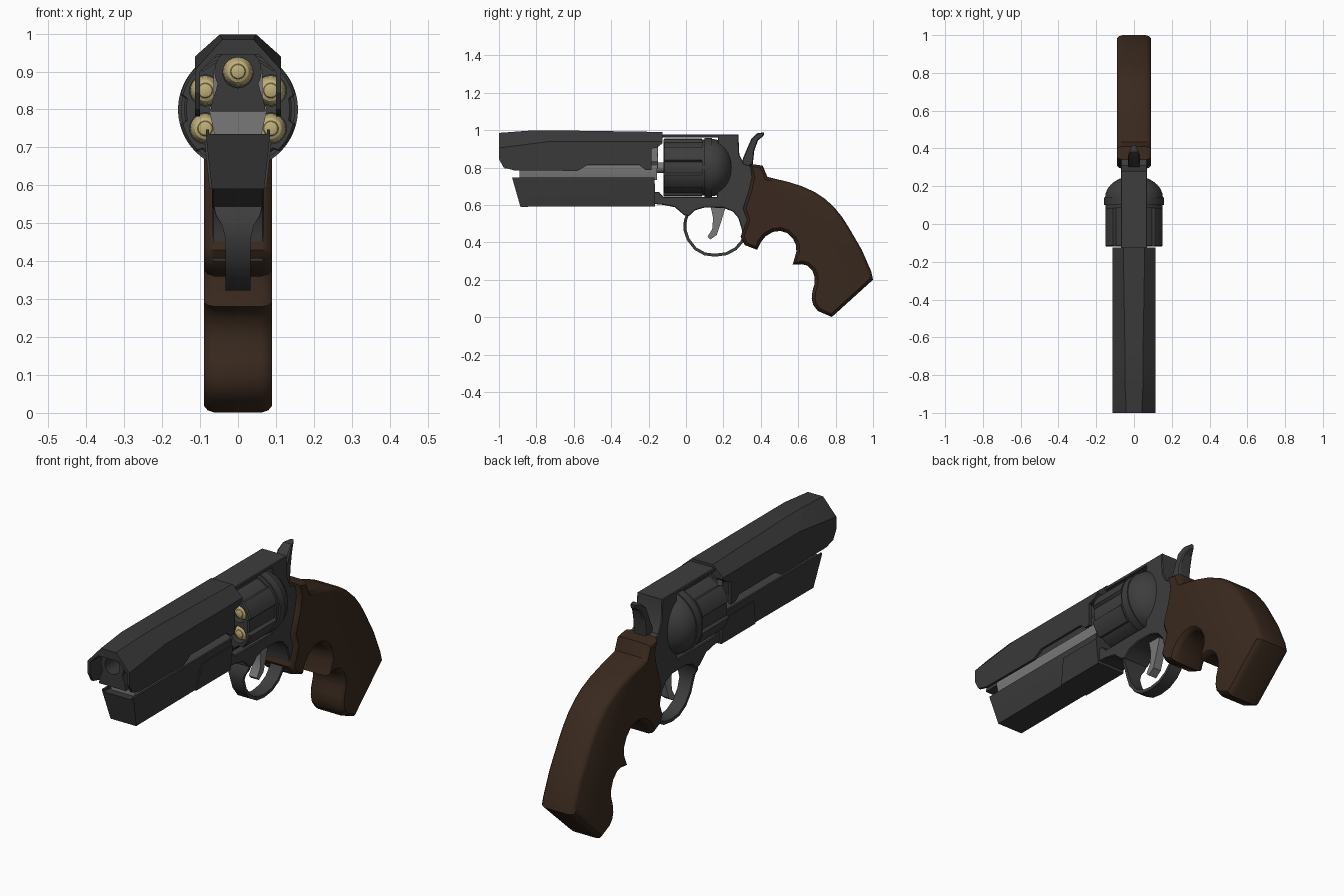
import bpy, bmesh, math
from math import sin, cos, radians
from mathutils import Vector
from mathutils.geometry import normal

if "Cube" in bpy.data.objects:
    bpy.data.objects.remove(bpy.data.objects["Cube"])


def material(name, rgb):
    m = bpy.data.materials.new(name)
    m.use_nodes = True
    m.diffuse_color = (*rgb, 1)
    m.node_tree.nodes["Principled BSDF"].inputs["Base Color"].default_value = (*rgb, 1)
    return m


STEEL = material("dark steel", (0.041, 0.041, 0.041))
FRAME = material("frame steel", (0.047, 0.047, 0.047))
LIGHT = material("light steel", (0.19, 0.19, 0.19))
WOOD = material("brown wood", (0.041, 0.022, 0.013))
BRASS = material("brass", (0.52, 0.43, 0.19))


def shade(me, angle):
    me.shade_smooth()
    me.set_sharp_from_angle(angle=radians(angle))


def finish(name, bm, mat, angle=30):
    bmesh.ops.recalc_face_normals(bm, faces=bm.faces[:])
    me = bpy.data.meshes.new(name)
    bm.to_mesh(me)
    bm.free()
    me.materials.append(mat)
    shade(me, angle)
    ob = bpy.data.objects.new(name, me)
    bpy.context.scene.collection.objects.link(ob)
    return ob


def prism(name, pts, axis, a, b, mat, steps=(), angle=30):
    """Extrude an outline along x or y; steps (inset, rise) round both caps."""
    place = (lambda p, t: (t, p[0], p[1])) if axis == 'X' else (lambda p, t: (p[0], t, p[1]))
    k = 0 if axis == 'X' else 1
    bm = bmesh.new()
    lo = [bm.verts.new(place(p, a)) for p in pts]
    hi = [bm.verts.new(place(p, b)) for p in pts]
    caps = [(bm.faces.new(lo), -1), (bm.faces.new(hi), 1)]
    n = len(pts)
    for i in range(n):
        j = (i + 1) % n
        bm.faces.new((lo[i], lo[j], hi[j], hi[i]))
    bmesh.ops.recalc_face_normals(bm, faces=bm.faces[:])
    for cap, sign in caps:
        for inset, rise in steps:
            bmesh.ops.inset_region(bm, faces=[cap], thickness=inset)
            for v in cap.verts:
                v.co[k] += sign * rise
    return finish(name, bm, mat, angle)


def lathe(name, rows, mat, x=0, z=0, n=32, radius=lambda r, ang, flag: r):
    """Revolve rows of (y, radius, flag) about an axis along y."""
    bm = bmesh.new()
    rings = []
    for y, r, flag in rows:
        ring = []
        for i in range(n):
            t = 2 * math.pi * i / n
            q = radius(r, t, flag)
            ring.append(bm.verts.new((x + q * sin(t), y, z + q * cos(t))))
        rings.append(ring)
    for p, q in zip(rings, rings[1:]):
        for i in range(n):
            j = (i + 1) % n
            bm.faces.new((p[i], p[j], q[j], q[i]))
    bm.faces.new(rings[0])
    bm.faces.new(rings[-1])
    return finish(name, bm, mat)


def boolean(ob, cutter, op):
    """Apply a boolean and throw the cutter away."""
    m = ob.modifiers.new("cut", 'BOOLEAN')
    m.operation, m.object, m.solver = op, cutter, 'EXACT'
    dg = bpy.context.evaluated_depsgraph_get()
    me = bpy.data.meshes.new_from_object(ob.evaluated_get(dg))
    ob.modifiers.clear()
    ob.data = me
    shade(me, 30)
    bpy.data.objects.remove(cutter)


def mirrored(half):
    return half + [(-x, z) for x, z in reversed(half)]


# Barrel shroud: thin angular shell trimmed to its side outline
outer = [(0.1, 0.75), (0.113, 0.75), (0.113, 0.94), (0.048, 0.998)]
inner = [(-0.055, 0.945), (-0.1, 0.9), (-0.1, 0.75)]
section = mirrored(outer) + mirrored(inner[::-1])
shroud = prism("barrel_shroud", section, 'Y', -1.1, 0, STEEL)
side = [(-1, 0.985), (-1, 0.845), (-0.975, 0.8), (-0.92, 0.785), (-0.58, 0.782),
        (-0.527, 0.813), (-0.25, 0.813), (-0.217, 0.787), (-0.185, 0.787),
        (-0.185, 0.9), (-0.15, 0.91), (-0.125, 0.93), (-0.125, 0.99), (-0.8, 1.0)]
boolean(shroud, prism("trim", side, 'X', -0.3, 0.3, STEEL), 'INTERSECT')

# Sloping facets at the shroud's front corners
bm = bmesh.new()
bm.from_mesh(shroud.data)
for s in (-1, 1):
    a, b, c = Vector((s * 0.04, -1, 0.986)), Vector((s * 0.113, -1, 0.905)), Vector((s * 0.113, -0.72, 0.94))
    no = normal(a, b, c)
    no = no if no.z > 0 else -no
    cut = bmesh.ops.bisect_plane(bm, geom=bm.verts[:] + bm.edges[:] + bm.faces[:],
                                 plane_co=a, plane_no=no, clear_outer=True)
    edges = [e for e in cut["geom_cut"] if isinstance(e, bmesh.types.BMEdge)]
    bmesh.ops.edgeloop_fill(bm, edges=edges)
bmesh.ops.recalc_face_normals(bm, faces=bm.faces[:])
bm.to_mesh(shroud.data)
bm.free()
shade(shroud.data, 10)

# Barrel with flared foot and a bore
arc = [(0.062 * cos(radians(a)), 0.9 + 0.062 * sin(radians(a))) for a in range(-30, 90, 10)]
tear = mirrored([(0.073, 0.795), (0.066, 0.83), (0.058, 0.85)] + arc)
barrel = prism("barrel", tear, 'Y', -0.97, -0.15, STEEL)
boolean(barrel, lathe("bore", [(-1.2, 0.04, 0), (0, 0.04, 0)], STEEL, z=0.897), 'DIFFERENCE')

# Light rail under the barrel, rear barrel collar and cylinder pin
prism("barrel_rail", mirrored([(0.062, 0.733), (0.076, 0.798), (0.074, 0.81)]), 'Y', -0.89, -0.155, LIGHT)
for s in (-1, 1):
    prism("barrel_collar", [(-0.19, 0.795), (-0.152, 0.795), (-0.152, 0.905), (-0.19, 0.905)],
          'X', s * 0.045, s * 0.064, LIGHT)
lathe("cylinder_pin", [(-0.16, 0.028, 0), (-0.1, 0.028, 0)], LIGHT, z=0.8)

# Underlug with a shallow top channel, and its raised rear side panel
lug_side = [(-0.93, 0.747), (-0.885, 0.59), (-0.168, 0.594), (-0.168, 0.747)]
lug_section = mirrored([(0.068, 0.58), (0.085, 0.735), (0.085, 0.76), (0.076, 0.76), (0.076, 0.735)])
lug = prism("underlug", lug_section, 'Y', -1, 0, STEEL)
boolean(lug, prism("trim", lug_side, 'X', -0.3, 0.3, STEEL), 'INTERSECT')
panel_side = [(-0.43, 0.591), (-0.4, 0.715), (-0.165, 0.715), (-0.165, 0.591)]
panel = prism("underlug_panel", mirrored([(0.074, 0.58), (0.09, 0.73)]), 'Y', -1, 0, STEEL)
boolean(panel, prism("trim", panel_side, 'X', -0.3, 0.3, STEEL), 'INTERSECT')

# Frame: top strap, recoil shield and lower bridge in one outline
frame = [(-0.13, 0.977), (0.28, 0.977), (0.285, 0.87), (0.31, 0.82), (0.37, 0.8), (0.37, 0.6),
         (0.34, 0.42), (0.305, 0.4), (0.298, 0.47), (0.28, 0.53), (0.25, 0.565), (0.2, 0.584),
         (0.1, 0.586), (0.05, 0.572), (0.015, 0.54), (-0.01, 0.545), (-0.06, 0.588), (-0.12, 0.6),
         (-0.17, 0.605), (-0.17, 0.67), (-0.145, 0.67), (-0.12, 0.643), (0.165, 0.643),
         (0.17, 0.7), (0.17, 0.96), (-0.13, 0.96)]
prism("frame", frame, 'X', -0.065, 0.065, FRAME, [(0.004, 0.004)])

# Fluted cylinder with a domed rear
def fluted(r, t, flag):
    off = abs(math.degrees(t) % 60 - 30)
    return r - 0.014 if flag and off < 13 else r


rows = [(-0.12, 0.15, 1), (-0.114, 0.156, 1), (0.085, 0.156, 1), (0.085, 0.15, 0), (0.1, 0.15, 0),
        (0.1, 0.158, 0), (0.14, 0.158, 0), (0.14, 0.153, 0)]
rows += [(0.14 + 0.115 * sin(radians(a)), 0.153 * cos(radians(a)), 0) for a in range(12, 85, 12)]
cylinder = lathe("cylinder", rows, FRAME, z=0.8, n=120, radius=fluted)

# Six chambers, each holding a round
tip = [(-0.119, 0.01), (-0.116, 0.018), (-0.112, 0.02), (-0.108, 0.028), (-0.095, 0.036),
       (-0.075, 0.0395), (0.05, 0.0395)]
for i in range(6):
    x, z = 0.1 * sin(radians(60 * i)), 0.8 + 0.1 * cos(radians(60 * i))
    hole = lathe("hole", [(-0.2, 0.041, 0), (0.04, 0.041, 0)], FRAME, x, z, 24)
    boolean(cylinder, hole, 'DIFFERENCE')
    lathe("round_%d" % (i + 1), [(y, r, 0) for y, r in tip], BRASS, x, z, 24)

# Trigger guard: a strip that flares into the frame
path = [(0.03, 0.59, 0.066), (0.008, 0.55, 0.065), (-0.002, 0.52, 0.058), (-0.006, 0.495, 0.042),
        (-0.005, 0.465, 0.034), (0.012, 0.415, 0.033), (0.05, 0.366, 0.033), (0.1, 0.338, 0.033),
        (0.155, 0.331, 0.033), (0.215, 0.339, 0.033), (0.265, 0.365, 0.033), (0.3, 0.405, 0.033),
        (0.315, 0.45, 0.033)]
bm = bmesh.new()
loops = []
for y, z, w in path:
    off = Vector((y - 0.155, z - 0.5)).normalized() * 0.008
    loops.append([bm.verts.new((sx * w, y + s * off.x, z + s * off.y))
                  for sx, s in ((-1, -1), (1, -1), (1, 1), (-1, 1))])
for p, q in zip(loops, loops[1:]):
    for i in range(4):
        j = (i + 1) % 4
        bm.faces.new((p[i], p[j], q[j], q[i]))
bm.faces.new(loops[0])
bm.faces.new(loops[-1])
finish("trigger_guard", bm, FRAME, 40)

# Trigger, and a hammer whose spur narrows to its tip
prism("trigger", [(0.13, 0.6), (0.145, 0.53), (0.14, 0.47), (0.115, 0.43), (0.13, 0.415),
                  (0.165, 0.44), (0.185, 0.5), (0.215, 0.6)], 'X', -0.022, 0.022, LIGHT)
hammer = prism("hammer", [(0.29, 0.79), (0.305, 0.85), (0.33, 0.91), (0.35, 0.955), (0.38, 0.983),
                          (0.418, 0.988), (0.415, 0.97), (0.385, 0.945), (0.365, 0.89), (0.355, 0.8)],
               'X', -0.026, 0.026, FRAME, [(0.005, 0.007)])
for v in hammer.data.vertices:
    v.co.x *= min(1, max(0.25, (0.435 - v.co.y) / 0.07))

# Wooden grip with finger grooves and rounded side edges
grip = [(0.34, 0.82), (0.41, 0.81), (0.435, 0.75), (0.55, 0.722), (0.62, 0.7), (0.69, 0.668),
        (0.74, 0.635), (0.79, 0.59), (0.835, 0.535), (0.87, 0.48), (0.94, 0.36), (0.99, 0.245),
        (1.0, 0.2), (0.78, 0.001), (0.705, 0.033), (0.68, 0.065), (0.672, 0.1), (0.676, 0.14),
        (0.688, 0.18), (0.688, 0.215), (0.675, 0.25), (0.65, 0.275), (0.62, 0.283), (0.57, 0.28),
        (0.59, 0.35), (0.588, 0.385), (0.572, 0.42), (0.54, 0.45), (0.505, 0.461), (0.465, 0.456),
        (0.425, 0.432), (0.4, 0.4), (0.38, 0.36), (0.315, 0.385), (0.292, 0.43), (0.325, 0.52),
        (0.302, 0.58), (0.335, 0.68), (0.35, 0.75)]
prism("grip", grip, 'X', -0.062, 0.062, WOOD, [(0.006, 0.018), (0.012, 0.01)], angle=40)
